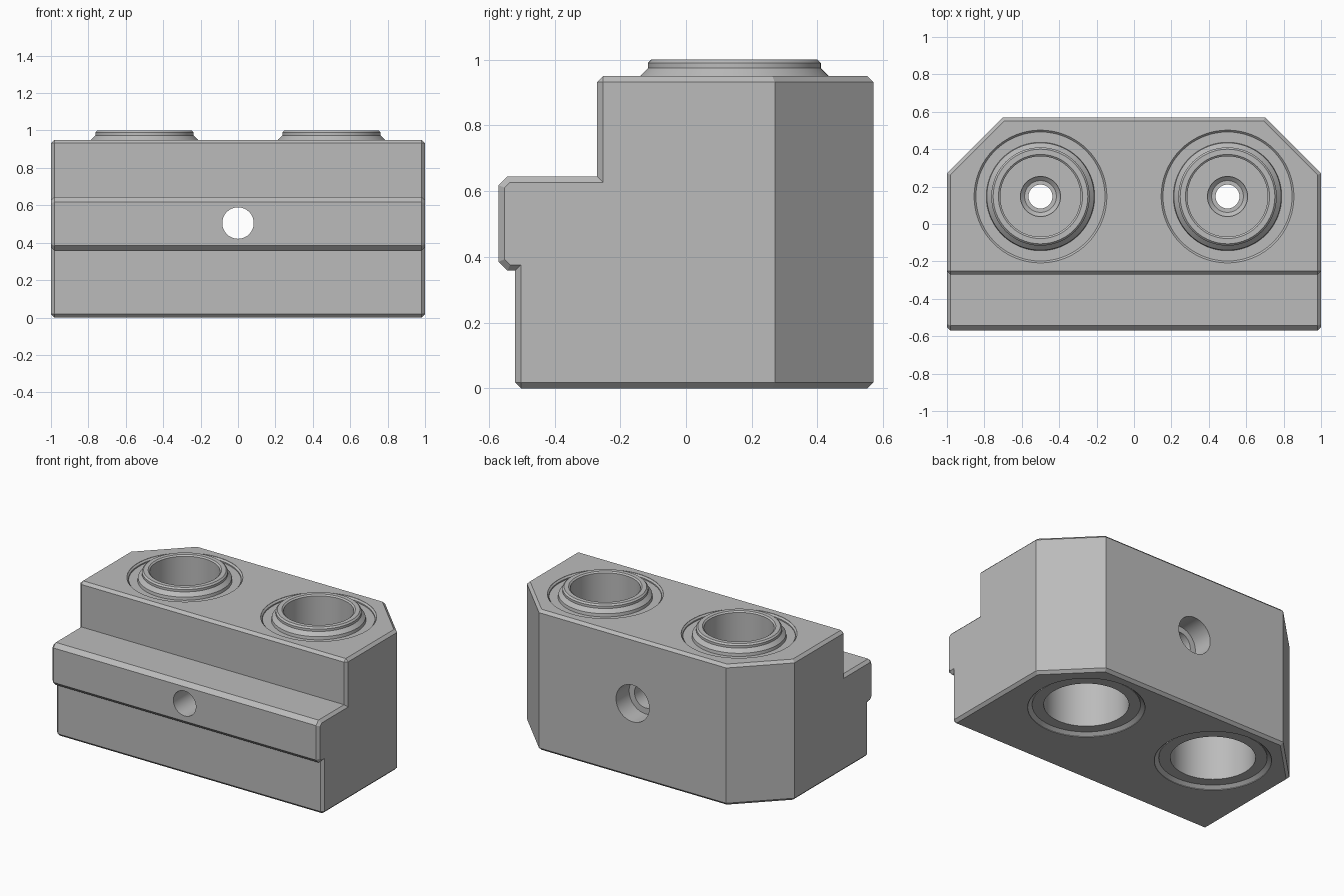
import bpy, bmesh, math
from mathutils import Matrix, Vector

if "Cube" in bpy.data.objects:
    bpy.data.objects.remove(bpy.data.objects["Cube"], do_unlink=True)

grey = bpy.data.materials.new("machined_grey")
grey.use_nodes = True
GREY = (0.5, 0.5, 0.5, 1)
grey.diffuse_color = GREY
grey.node_tree.nodes["Principled BSDF"].inputs["Base Color"].default_value = GREY


def add_object(name, bm):
    bmesh.ops.recalc_face_normals(bm, faces=bm.faces)
    mesh = bpy.data.meshes.new(name)
    bm.to_mesh(mesh)
    bm.free()
    mesh.materials.append(grey)
    obj = bpy.data.objects.new(name, mesh)
    bpy.context.collection.objects.link(obj)
    return obj


def lathe(name, profile, matrix):
    """Revolve a closed (radius, height) outline about the local z axis."""
    bm = bmesh.new()
    verts = [bm.verts.new((r, 0, z)) for r, z in profile]
    edges = [bm.edges.new((a, b)) for a, b in zip(verts, verts[1:] + verts[:1])
             if a.co.x + b.co.x > 0]
    bmesh.ops.spin(bm, geom=verts + edges, axis=(0, 0, 1), cent=(0, 0, 0),
                   steps=72, angle=math.tau)
    bmesh.ops.remove_doubles(bm, verts=bm.verts, dist=0.0002)
    bm.transform(matrix)
    return add_object(name, bm)


def activate(obj):
    bpy.ops.object.select_all(action='DESELECT')
    obj.select_set(True)
    bpy.context.view_layer.objects.active = obj


def cut(target, cutter):
    mod = target.modifiers.new("cut", 'BOOLEAN')
    mod.operation, mod.solver, mod.object = 'DIFFERENCE', 'EXACT', cutter
    activate(target)
    bpy.ops.object.modifier_apply(modifier=mod.name)
    bpy.data.objects.remove(cutter, do_unlink=True)


# Block: stepped side profile with a chamfered rib, extruded across x
side = [(0.57, 0), (0.57, 0.95), (-0.27, 0.95), (-0.27, 0.645), (-0.543, 0.645),
        (-0.57, 0.618), (-0.57, 0.385), (-0.543, 0.358), (-0.52, 0.358), (-0.52, 0)]
bm = bmesh.new()
face = bm.faces.new([bm.verts.new((-1, y, z)) for y, z in side])
ext = bmesh.ops.extrude_face_region(bm, geom=[face])
bmesh.ops.translate(bm, vec=(2, 0, 0),
                    verts=[v for v in ext["geom"] if isinstance(v, bmesh.types.BMVert)])

# Slice off both back corners
for sx in (-1, 1):
    res = bmesh.ops.bisect_plane(bm, geom=bm.verts[:] + bm.edges[:] + bm.faces[:],
                                 plane_co=(sx, 0.27, 0), plane_no=(sx, 1, 0),
                                 clear_outer=True)
    rim = [e for e in res["geom_cut"] if isinstance(e, bmesh.types.BMEdge)]
    bmesh.ops.contextual_create(bm, geom=rim)
bmesh.ops.recalc_face_normals(bm, faces=bm.faces)

# Break every square outer edge
sharp = [e for e in bm.edges if e.calc_face_angle_signed() > math.radians(60)]
bmesh.ops.bevel(bm, geom=sharp, offset=0.018, segments=1, affect='EDGES')
block = add_object("block", bm)

# Bushing seats through the block, countersunk at top and bottom
seat = [(0, -0.1), (0.355, -0.1), (0.355, 0.004), (0.325, 0.028), (0.325, 0.5),
        (0.345, 0.5), (0.345, 0.938), (0.355, 0.948), (0.355, 1.1), (0, 1.1)]
# Coupling bushing with raised lip, deep bores at both ends and a central passage
bushing = [(0.258, 0.02), (0.328, 0.02), (0.328, 0.52), (0.348, 0.52), (0.348, 0.93),
           (0.29, 0.93), (0.287, 0.95), (0.263, 0.974), (0.263, 0.99), (0.253, 1.0),
           (0.225, 1.0), (0.215, 0.992), (0.215, 0.65), (0.107, 0.65), (0.107, 0.635),
           (0.085, 0.615), (0.064, 0.615), (0.064, 0.45), (0.258, 0.45)]
parts = [block]
for label, x in (("right", -0.5), ("left", 0.5)):
    place = Matrix.Translation((x, 0.147, 0))
    cut(block, lathe("seat_cutter", seat, place))
    parts.append(lathe(label + "_bushing", bushing, place))

# Fixing hole from front to back, counterbored at the back
hole = [(0, -0.7), (0.084, -0.7), (0.084, 0.43), (0.124, 0.43), (0.124, 0.7), (0, 0.7)]
turn = Matrix.Translation((0, 0, 0.505)) @ Matrix.Rotation(-math.pi / 2, 4, 'X')
cut(block, lathe("hole_cutter", hole, turn))

for obj in parts:
    activate(obj)
    bpy.ops.object.shade_smooth_by_angle(angle=math.radians(25))
